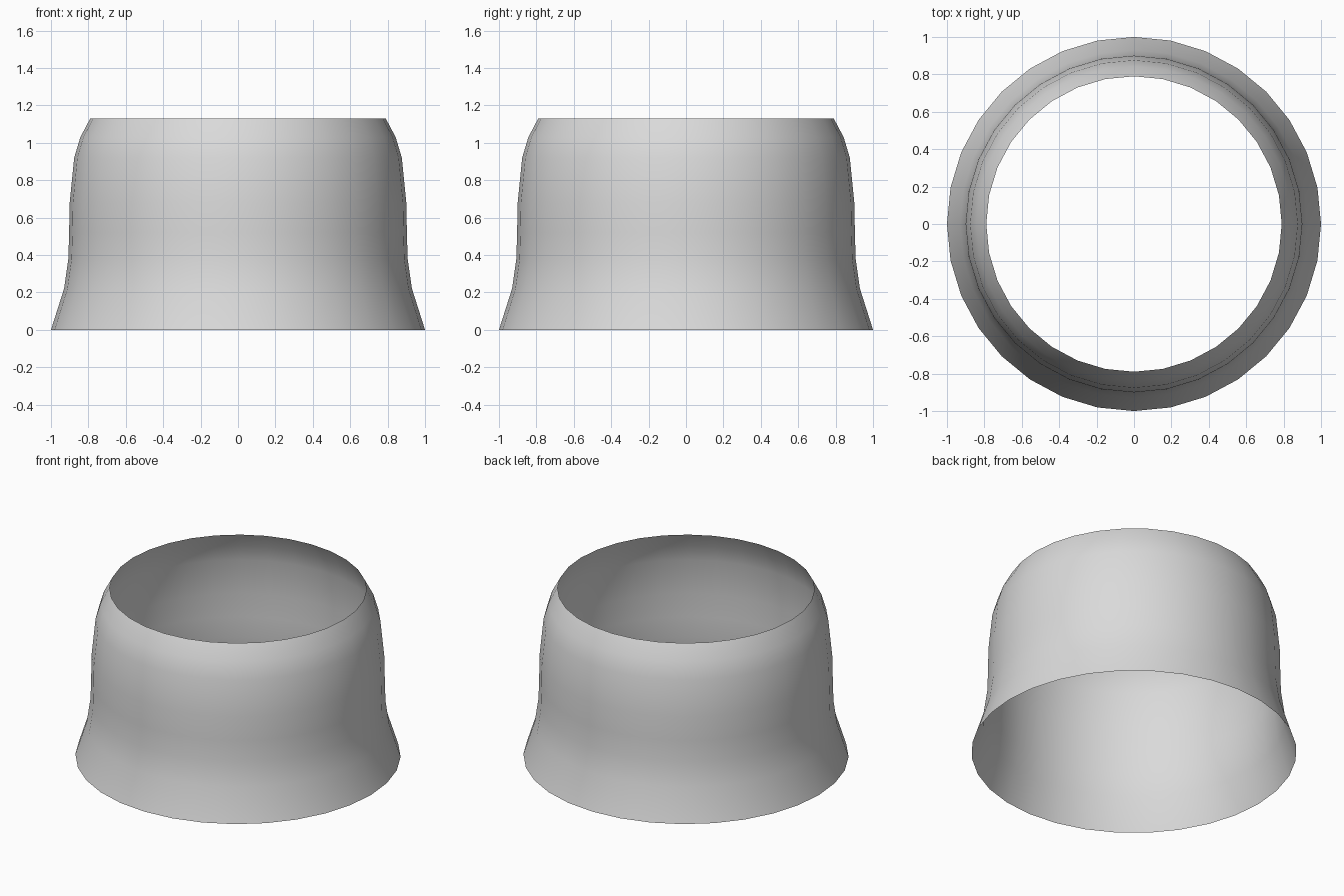
import bpy
import bmesh
from math import cos, sin, tau

cube = bpy.data.objects.get("Cube")
if cube:
    bpy.data.objects.remove(cube, do_unlink=True)

SIDES = 32
# Radius and height, from the flared hem to the open rim
PROFILE = [(1.0, 0.0), (0.93, 0.22), (0.907, 0.38), (0.903, 0.52),
           (0.9, 0.68), (0.876, 0.92), (0.843, 1.03), (0.79, 1.13)]


def make_material(name, colour):
    mat = bpy.data.materials.new(name)
    mat.use_nodes = True
    mat.diffuse_color = colour
    mat.node_tree.nodes["Principled BSDF"].inputs["Base Color"].default_value = colour
    return mat


def lathe(name, profile, mat):
    """Open-ended single-walled shell turned around z."""
    bm = bmesh.new()
    rings = [[bm.verts.new((r * cos(tau * i / SIDES), r * sin(tau * i / SIDES), z))
              for i in range(SIDES)] for r, z in profile]
    for low, high in zip(rings, rings[1:]):
        for i in range(SIDES):
            j = (i + 1) % SIDES
            face = bm.faces.new((low[i], low[j], high[j], high[i]))
            face.smooth = True
    mesh = bpy.data.meshes.new(name)
    bm.to_mesh(mesh)
    bm.free()
    mesh.materials.append(mat)
    obj = bpy.data.objects.new(name, mesh)
    bpy.context.collection.objects.link(obj)
    return obj


# Flared sleeve, open at top and bottom
lathe("flared_sleeve", PROFILE, make_material("light grey", (0.7, 0.7, 0.7, 1)))
